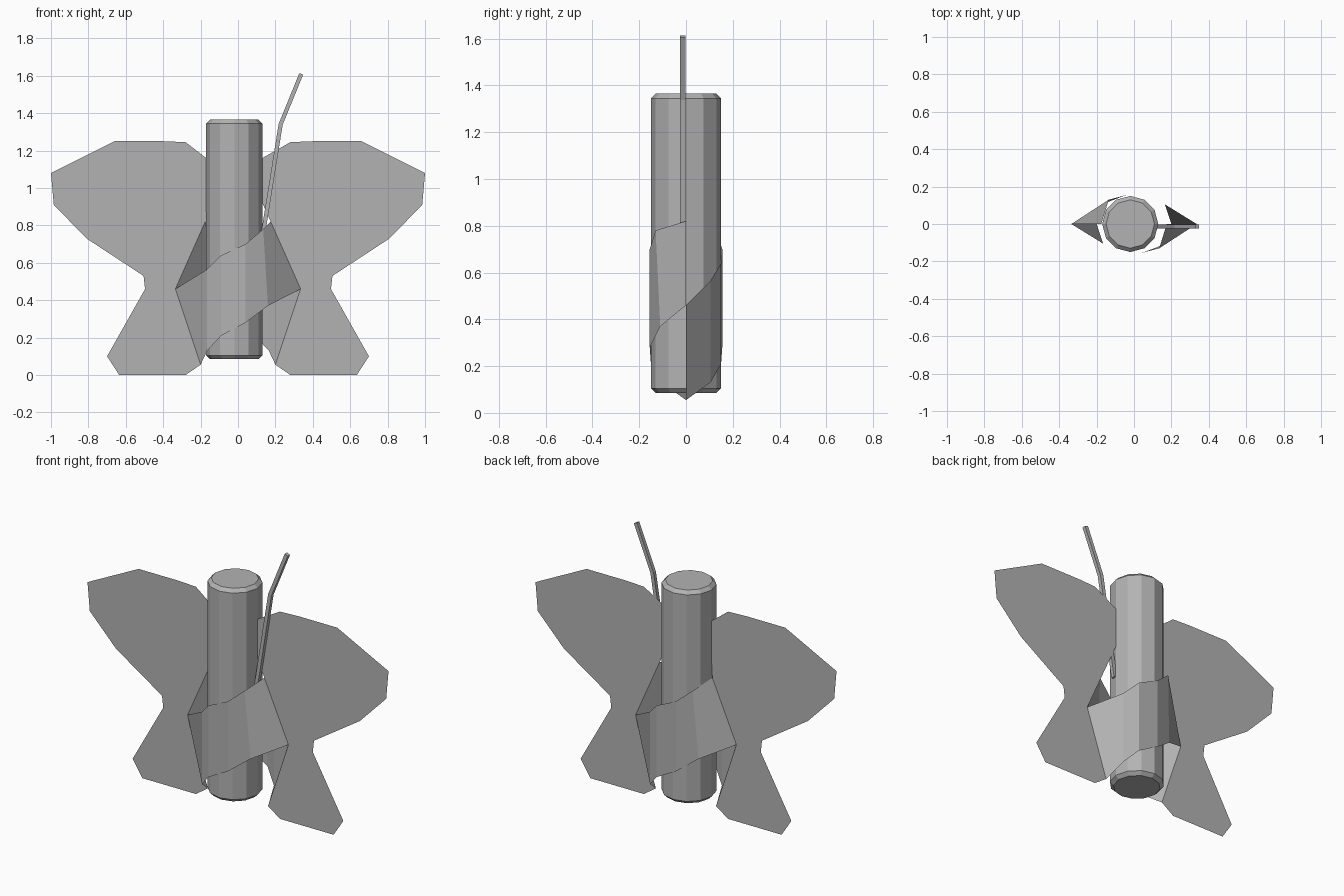
import bpy, bmesh
from mathutils import Vector

cube = bpy.data.objects.get("Cube")
if cube:
    bpy.data.objects.remove(cube, do_unlink=True)

grey = bpy.data.materials.new("plain grey")
grey.use_nodes = True
colour = (0.45, 0.45, 0.45, 1)
grey.diffuse_color = colour
grey.node_tree.nodes["Principled BSDF"].inputs["Base Color"].default_value = colour


def make(name, verts, faces):
    mesh = bpy.data.meshes.new(name)
    mesh.from_pydata(verts, [], faces)
    mesh.materials.append(grey)
    ob = bpy.data.objects.new(name, mesh)
    bpy.context.collection.objects.link(ob)
    return ob


# Body: upright faceted cylinder with bevelled ends
bpy.ops.mesh.primitive_cylinder_add(vertices=12, radius=0.15, depth=1.28,
                                    location=(-0.02, 0, 0.725))
body = bpy.context.object
body.name = "body_cylinder"
body.data.materials.append(grey)
bm = bmesh.new()
bm.from_mesh(body.data)
rims = [e for e in bm.edges if abs(e.verts[0].co.z - e.verts[1].co.z) < 0.01]
bmesh.ops.bevel(bm, geom=rims, offset=0.02, segments=1, affect='EDGES')
bm.to_mesh(body.data)
bm.free()

# Wings: flat sheets whose inner edge follows the band
outline = [(0.13, 0.92), (0.13, 1.16), (0.28, 1.245), (0.4, 1.25), (0.66, 1.25),
           (1, 1.08), (0.985, 0.91), (0.81, 0.73), (0.505, 0.53), (0.497, 0.46),
           (0.7, 0.1), (0.635, 0), (0.28, 0), (0.2, 0.055), (0.335, 0.46),
           (0.175, 0.82)]
for side, name in ((1, "left_wing"), (-1, "right_wing")):
    points = [(side * (x if x > 0.14 or side > 0 else 0.17), 0, z) for x, z in outline]
    make(name, points, [range(len(points))])

# Band: slanted strip on the front, repeated half a turn round on the back
upper = [(-0.335, 0, 0.46), (-0.165, -0.105, 0.565), (-0.09, -0.15, 0.64),
         (0.04, -0.155, 0.7), (0.135, -0.13, 0.78), (0.175, 0, 0.82)]
lower = [(-0.2, 0, 0.055), (-0.165, -0.105, 0.13), (-0.09, -0.15, 0.21),
         (0.04, -0.155, 0.28), (0.16, -0.11, 0.37), (0.335, 0, 0.46)]
n = len(upper)
quads = [(i, i + n, i + n + 1, i + 1) for i in range(n - 1)]
for turn, name in ((1, "front_band"), (-1, "back_band")):
    make(name, [(turn * x, turn * y, z) for x, y, z in upper + lower], quads)

# Rod: thin bent stick beside the body
path = [(0.13, 0.73), (0.228, 1.34), (0.338, 1.61)]
sides = [(-1, -1), (1, -1), (1, 1), (-1, 1)]
verts = []
for i, (x, z) in enumerate(path):
    a, b = path[max(i - 1, 0)], path[min(i + 1, len(path) - 1)]
    across = Vector((b[1] - a[1], 0, a[0] - b[0])).normalized()
    for u, v in sides:
        verts.append(Vector((x, -0.014 + v * 0.011, z)) + across * u * 0.011)
faces = [(3, 2, 1, 0), (8, 9, 10, 11)]
for k in (0, 4):
    faces += [(k + j, k + (j + 1) % 4, k + 4 + (j + 1) % 4, k + 4 + j) for j in range(4)]
make("bent_rod", verts, faces)
